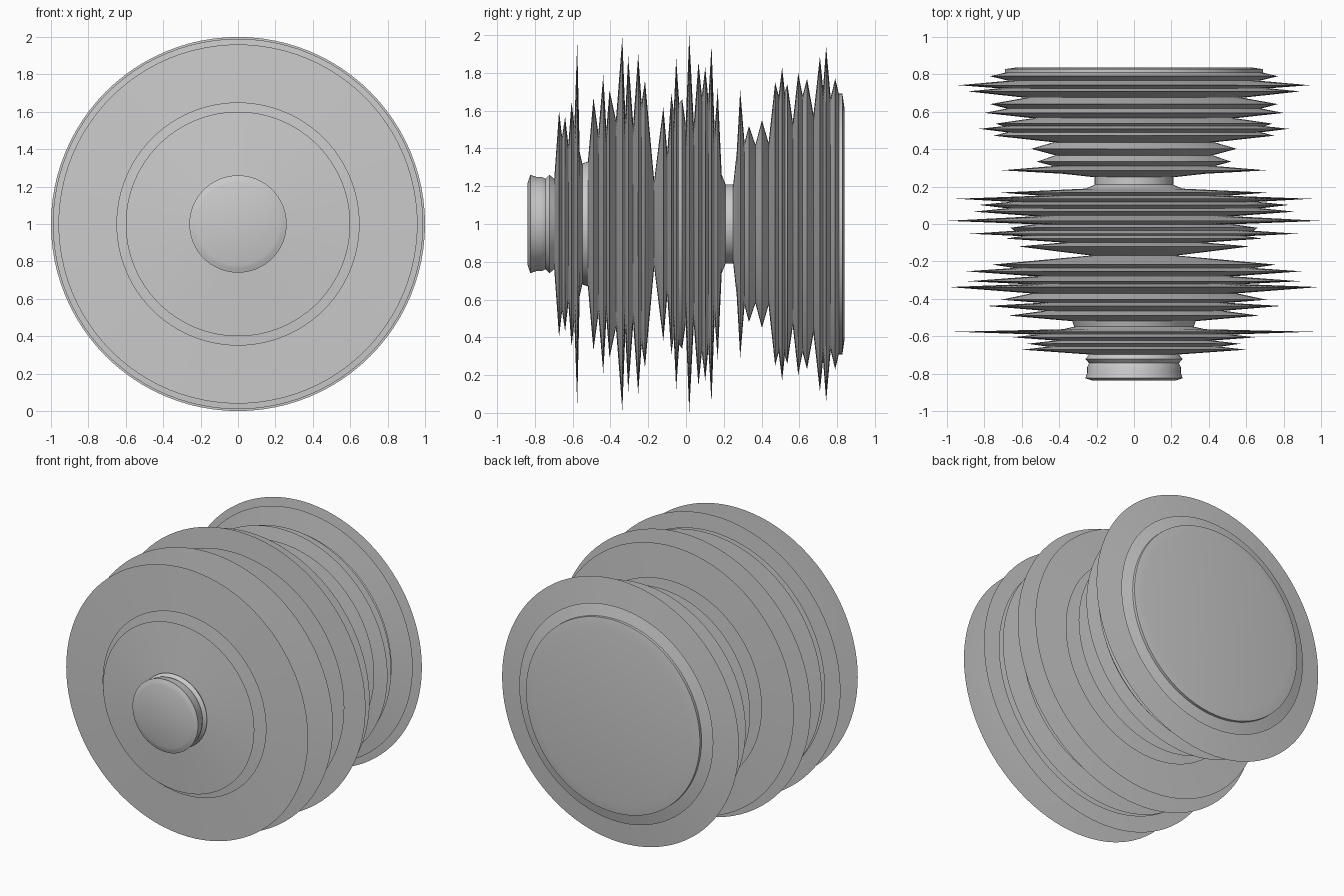
import bpy
import bmesh
from math import cos, sin, tau, radians

SEGMENTS = 96
AXIS_HEIGHT = 1.0
REAR_END = 848

default_cube = bpy.data.objects.get("Cube")
if default_cube:
    bpy.data.objects.remove(default_cube, do_unlink=True)

# Single plain material
grey = bpy.data.materials.new("plain grey")
grey.use_nodes = True
colour = (0.6, 0.6, 0.6, 1.0)
grey.diffuse_color = colour
grey.node_tree.nodes["Principled BSDF"].inputs["Base Color"].default_value = colour

# Each ridge: position along y in thousandths, then the radius of its crest
# and of the groove behind it in hundredths
sections = {
    "front_knob": [
        (-838, 22, 24), (-824, 26, 25), (-765, 25, 24), (-723, 26, 24)],
    "front_fins": [
        (-672, 60, 46), (-640, 57, 42), (-606, 65, 52), (-576, 96, 38),
        (-549, 32, 33), (-490, 67, 48), (-438, 79, 50), (-405, 71, 55),
        (-337, 99, 58), (-306, 89, 53), (-253, 90, 64), (-217, 76, 23)],
    "middle_fins": [
        (-120, 62, 38), (-78, 69, 60), (-52, 88, 64), (-20, 66, 53),
        (17, 100, 53), (66, 86, 68), (102, 83, 66), (135, 95, 50),
        (168, 72, 26)],
    "neck": [(210, 21, 21), (250, 21, 38)],
    "rear_fins": [
        (287, 71, 43), (333, 52, 42), (402, 55, 43), (472, 75, 68),
        (509, 83, 70), (537, 74, 54), (594, 80, 68), (641, 77, 58),
        (709, 89, 72), (742, 94, 67), (790, 77, 69), (828, 69, 62)],
}


def ridge_profile(ridges, next_start):
    """Alternate crests with grooves that lie midway to the next crest."""
    following = [ridge[0] for ridge in ridges[1:]] + [next_start]
    profile = []
    for (y, crest, groove), next_y in zip(ridges, following):
        profile.append((y / 1000, crest / 100))
        profile.append(((y + next_y) / 2000, groove / 100))
    return profile


def add_ring(bm, y, radius):
    """Add one circle of vertices around the y axis."""
    ring = []
    for i in range(SEGMENTS):
        angle = tau * i / SEGMENTS
        position = (radius * cos(angle), y, AXIS_HEIGHT + radius * sin(angle))
        ring.append(bm.verts.new(position))
    return ring


def turn_section(name, profile, front_cap, rear_cap):
    """Revolve a profile around the y axis, closing the chosen ends."""
    bm = bmesh.new()
    rings = [add_ring(bm, y, radius) for y, radius in profile]
    for near, far in zip(rings, rings[1:]):
        for i in range(SEGMENTS):
            j = (i + 1) % SEGMENTS
            bm.faces.new((near[i], far[i], far[j], near[j]))
    if front_cap:
        bm.faces.new(rings[0])
    if rear_cap:
        bm.faces.new(list(reversed(rings[-1])))

    mesh = bpy.data.meshes.new(name)
    bm.to_mesh(mesh)
    bm.free()
    mesh.materials.append(grey)
    part = bpy.data.objects.new(name, mesh)
    bpy.context.collection.objects.link(part)

    # Smooth around the axis, crisp on the fin edges
    bpy.ops.object.select_all(action="DESELECT")
    part.select_set(True)
    bpy.context.view_layer.objects.active = part
    bpy.ops.object.shade_smooth_by_angle(angle=radians(30))


# Each section starts on the last ring of the one before it
names = list(sections)
starts = [sections[name][0][0] for name in names[1:]] + [REAR_END]
joint = []
for name, next_start in zip(names, starts):
    profile = joint + ridge_profile(sections[name], next_start)
    turn_section(name, profile,
                 front_cap=(name == names[0]),
                 rear_cap=(name == names[-1]))
    joint = profile[-1:]
